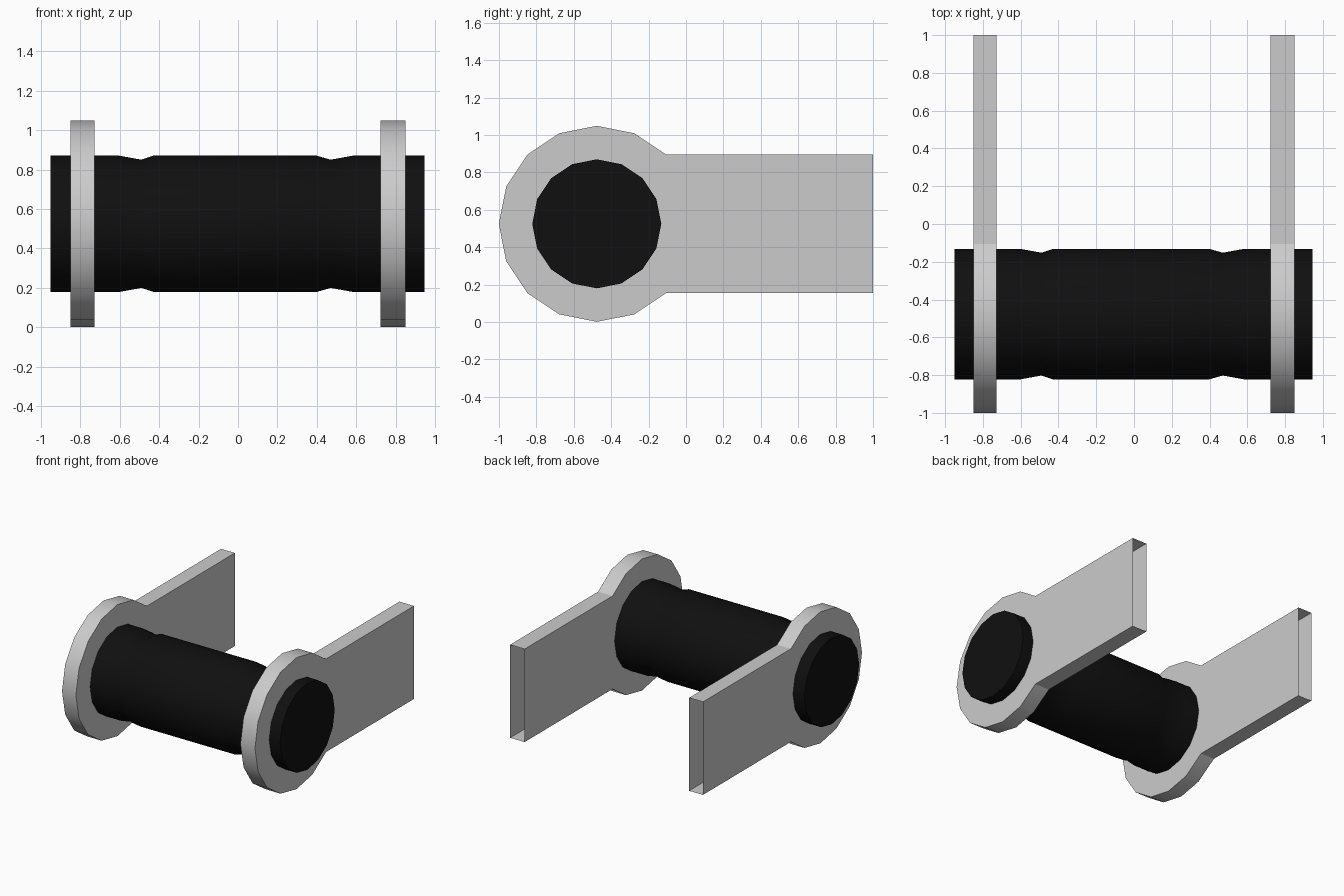
import bpy, bmesh
from math import sin, cos, radians

if "Cube" in bpy.data.objects:
    bpy.data.objects.remove(bpy.data.objects["Cube"])

CY, CZ = -0.477, 0.525   # pin axis
SIDES = 16


def finish(name, bm, material=None):
    bmesh.ops.recalc_face_normals(bm, faces=bm.faces)
    mesh = bpy.data.meshes.new(name)
    bm.to_mesh(mesh)
    bm.free()
    obj = bpy.data.objects.new(name, mesh)
    bpy.context.collection.objects.link(obj)
    if material:
        mesh.materials.append(material)
    bpy.ops.object.select_all(action='DESELECT')
    obj.select_set(True)
    bpy.context.view_layer.objects.active = obj
    bpy.ops.object.shade_smooth_by_angle(angle=radians(30))
    return obj


def circle(r, start=0, end=SIDES):
    step = 360 / SIDES
    return [(CY + r * cos(radians(i * step)), CZ + r * sin(radians(i * step)))
            for i in range(start, end)]


def bridge(bm, a, b, skip=None):
    n = len(a)
    for i in range(n):
        if i != skip:
            bm.faces.new((a[i], a[(i + 1) % n], b[(i + 1) % n], b[i]))


# Side plates: round eye running into a straight arm, open at the back end
def side_plate(name, x0, x1):
    eye = circle(0.524, 2, 15)
    outline = eye + [(1.0, eye[-1][1]), (1.0, eye[0][1])]
    bm = bmesh.new()
    a, b = ([bm.verts.new((x, y, z)) for y, z in outline] for x in (x0, x1))
    bridge(bm, a, b, skip=len(outline) - 2)
    bm.faces.new(a)
    bm.faces.new(b)
    return finish(name, bm)


side_plate("left_side_plate", -0.85, -0.728)
side_plate("right_side_plate", 0.722, 0.85)

# Pin: sixteen-sided bar with two shallow grooves
black = bpy.data.materials.new("black")
black.diffuse_color = (0.005, 0.005, 0.005, 1)
black.use_nodes = True
black.node_tree.nodes["Principled BSDF"].inputs["Base Color"].default_value = black.diffuse_color
profile = [(-0.95, 0.345), (-0.60, 0.345), (-0.49, 0.325), (-0.43, 0.345),
           (0.40, 0.345), (0.47, 0.325), (0.58, 0.345), (0.945, 0.345)]
bm = bmesh.new()
rings = [[bm.verts.new((x, y, z)) for y, z in circle(r)] for x, r in profile]
for a, b in zip(rings, rings[1:]):
    bridge(bm, a, b)
bm.faces.new(rings[0])
bm.faces.new(rings[-1])
finish("pin", bm, black)
